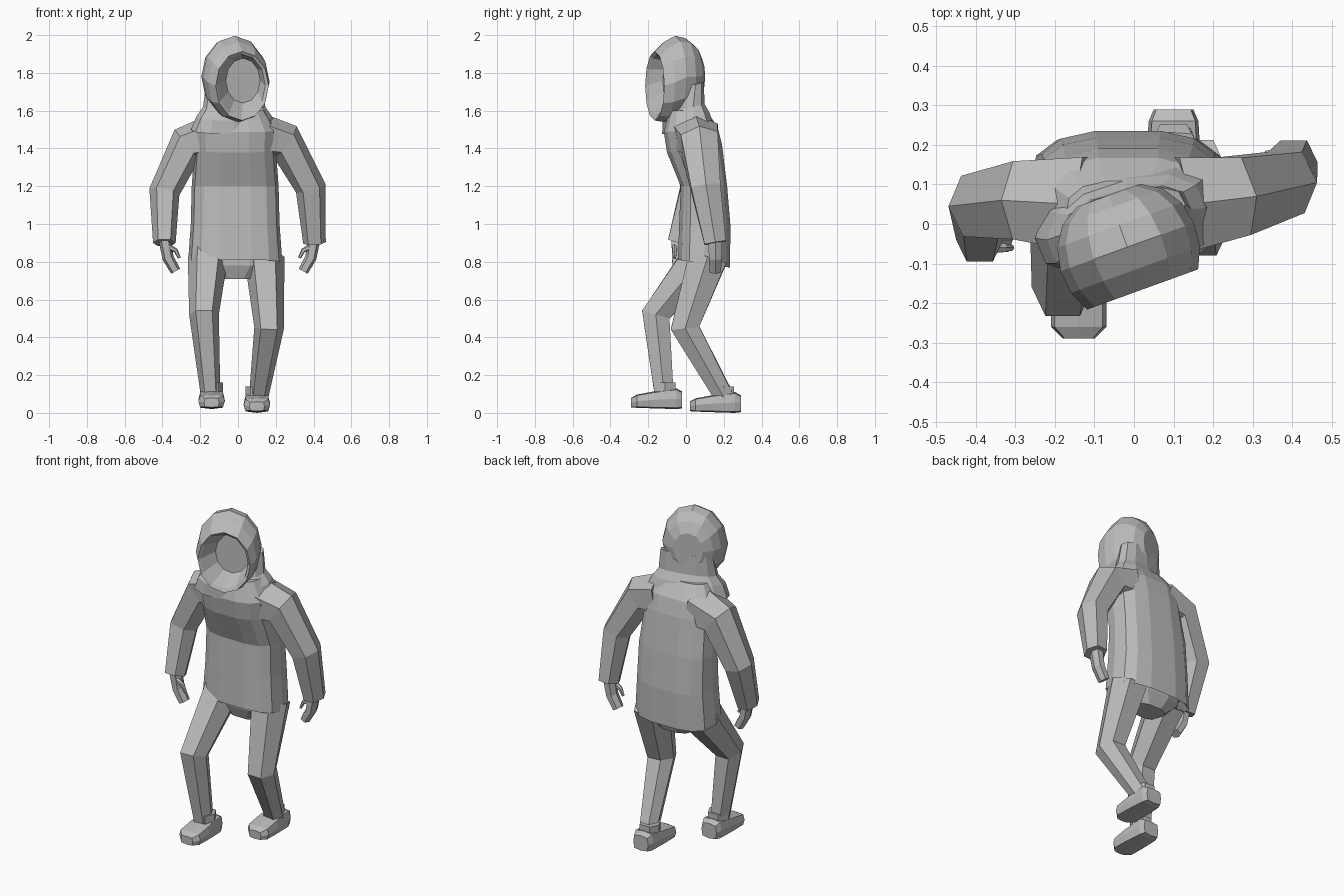
import bpy, bmesh
from math import sin, cos, pi, copysign, radians
from mathutils import Vector

cube = bpy.data.objects.get("Cube")
if cube:
    bpy.data.objects.remove(cube)

# Single flat colour
grey = bpy.data.materials.new("plain grey")
grey.use_nodes = True
colour = (.5, .5, .5, 1)
grey.diffuse_color = colour
grey.node_tree.nodes["Principled BSDF"].inputs["Base Color"].default_value = colour

X_AXIS = Vector((1, 0, 0))
Y_AXIS = Vector((0, 1, 0))
Z_AXIS = Vector((0, 0, 1))


def section(centre, across, along, half_width, half_depth, sides, squareness=.85):
    """Points of a squarish rounded cross-section."""
    points = []
    for index in range(sides):
        angle = 2 * pi * index / sides
        c, s = cos(angle), sin(angle)
        c = copysign(abs(c) ** squareness, c)
        s = copysign(abs(s) ** squareness, s)
        points.append(Vector(centre) + across * half_width * c + along * half_depth * s)
    return points


def skin(name, sections):
    """Join successive cross-sections into one closed flat-faced mesh."""
    bm = bmesh.new()
    loops = [[bm.verts.new(point) for point in points] for points in sections]
    for lower, upper in zip(loops, loops[1:]):
        for index in range(len(lower)):
            before = index - 1
            bm.faces.new((lower[before], lower[index], upper[index], upper[before]))
    bm.faces.new(loops[0])
    bm.faces.new(loops[-1])
    bmesh.ops.recalc_face_normals(bm, faces=bm.faces)
    mesh = bpy.data.meshes.new(name)
    bm.to_mesh(mesh)
    bm.free()
    mesh.materials.append(grey)
    part = bpy.data.objects.new(name, mesh)
    bpy.context.collection.objects.link(part)


def limb(name, path, start_radius, end_radius, flatten=1):
    """Six-sided tapering tube whose sections stand across a bent path."""
    path = [Vector(point) for point in path]
    last = len(path) - 1
    sections = []
    for index, point in enumerate(path):
        direction = Vector()
        if index > 0:
            direction += (point - path[index - 1]).normalized()
        if index < last:
            direction += (path[index + 1] - point).normalized()
        direction.normalize()
        along = (Y_AXIS - direction * Y_AXIS.dot(direction)).normalized()
        across = along.cross(direction)
        radius = start_radius + (end_radius - start_radius) * index / last
        sections.append(section(point, across, along, radius * flatten, radius, 6))
    skin(name, sections)


# Jacket body: depth position, height, half width, half depth, backward slope
jacket = [
    (.09, .84, .21, .11, -.15),
    (.095, .79, .25, .14, -.15),
    (.1, 1, .235, .138, -.1),
    (.095, 1.2, .23, .125, 0),
    (.045, 1.4, .215, .148, .15),
    (.025, 1.5, .22, .145, .1),
    (.01, 1.6, .16, .1, 0),
]
skin("jacket_body", [
    section((-.015, y, z), X_AXIS, Y_AXIS + Z_AXIS * slope, width, depth, 14, .7)
    for y, z, width, depth, slope in jacket])

# The head is turned toward the left side
facing = Vector((.34, -.94, 0))
sideways = Z_AXIS.cross(facing)
head_centre = Vector((-.02, -.05, 1.78))

# Collar spreading from the hood down to the shoulders
collar = [(.02, 1.74, .15, .065), (.005, 1.62, .165, .085),
          (0, 1.57, .2, .115), (.01, 1.5, .23, .125)]
skin("collar", [
    section((-.02, y, z), X_AXIS - Y_AXIS * slant, Y_AXIS - Z_AXIS * slant,
            width, depth, 12)
    for (y, z, width, depth), slant in zip(collar, (-.2, -.2, -.2, -.2))])


def hood_section(offset, size, shift=0):
    """Upright oval across the facing direction, sinking toward the chin."""
    centre = head_centre + facing * offset - Z_AXIS * max(offset, 0) * .4
    return section(centre + sideways * shift, sideways, Z_AXIS,
                   .18 * size, .22 * size, 12, 1)


# Hood shell from the back to the rim, then folded inward to the face
hood = []
for step in range(6):
    angle = radians(20 + 22 * step)
    rim, rim_size = .02 - .16 * cos(angle), sin(angle) ** .7
    hood.append(hood_section(rim, rim_size))
hood.append(hood_section(rim - .01, rim_size * .9))
hood.append(hood_section(rim - .07, rim_size * .65, .03))
skin("hood_and_face", hood)

# Sleeves, hands and thumbs
arms = {
    "left": (1, (.25, .07, 1.435), (.385, .105, 1.19), (.405, .155, .9)),
    "right": (-1, (-.27, .06, 1.42), (-.39, .045, 1.17), (-.39, -.04, .9)),
}
for name, (outward, shoulder, elbow, wrist) in arms.items():
    limb(name + "_sleeve", [(outward * .12, .05, 1.46), shoulder, elbow, wrist],
         .135, .065, .92)
    wrist = Vector(wrist)
    inward = X_AXIS * -outward
    down = -Z_AXIS
    knuckles = wrist + inward * .02 + down * .08
    limb(name + "_hand", [wrist - down * .03, knuckles,
                          knuckles + inward * .04 + down * .07], .042, .034, .8)
    thumb = wrist + inward * .02 + down * .02 - Y_AXIS * .02
    limb(name + "_thumb", [thumb, thumb + inward * .04 + down * .02,
                           thumb + inward * .06 + down * .06], .016, .008)

# Trouser seat, narrowing to the crotch
seat = [(.86, .2, .1), (.78, .2, .1), (.71, .11, .07)]
skin("trouser_seat", [
    section((-.01, .1, z), X_AXIS, Y_AXIS, width, depth, 10)
    for z, width, depth in seat])

# Trouser legs bent at the knee
legs = {
    "left": ((.14, .115, .82), (.165, -.005, .45), (.11, .2, .09)),
    "right": ((-.16, .08, .82), (-.18, -.16, .52), (-.145, -.115, .09)),
}
for name, path in legs.items():
    limb(name + "_trouser_leg", path, .115, .056, .92)

# Shoes: distance behind the toe, half width, half height
shoe = [(0, .04, .025), (.03, .07, .035), (.12, .07, .045), (.24, .063, .055), (.27, .05, .045)]
for name, toe in (("left", Vector((.1, .02, 0))), ("right", Vector((-.14, -.29, .02)))):
    skin(name + "_shoe", [
        section(toe + Y_AXIS * back + Z_AXIS * .055 * (height / .055) ** .6,
                X_AXIS, Z_AXIS, width, height, 8, .4)
        for back, width, height in shoe])
    ankle = toe + Y_AXIS * .18
    skin(name + "_shoe_collar", [
        section(ankle + Z_AXIS * z, X_AXIS, Y_AXIS, .06, .06, 6) for z in (.08, .14)])
